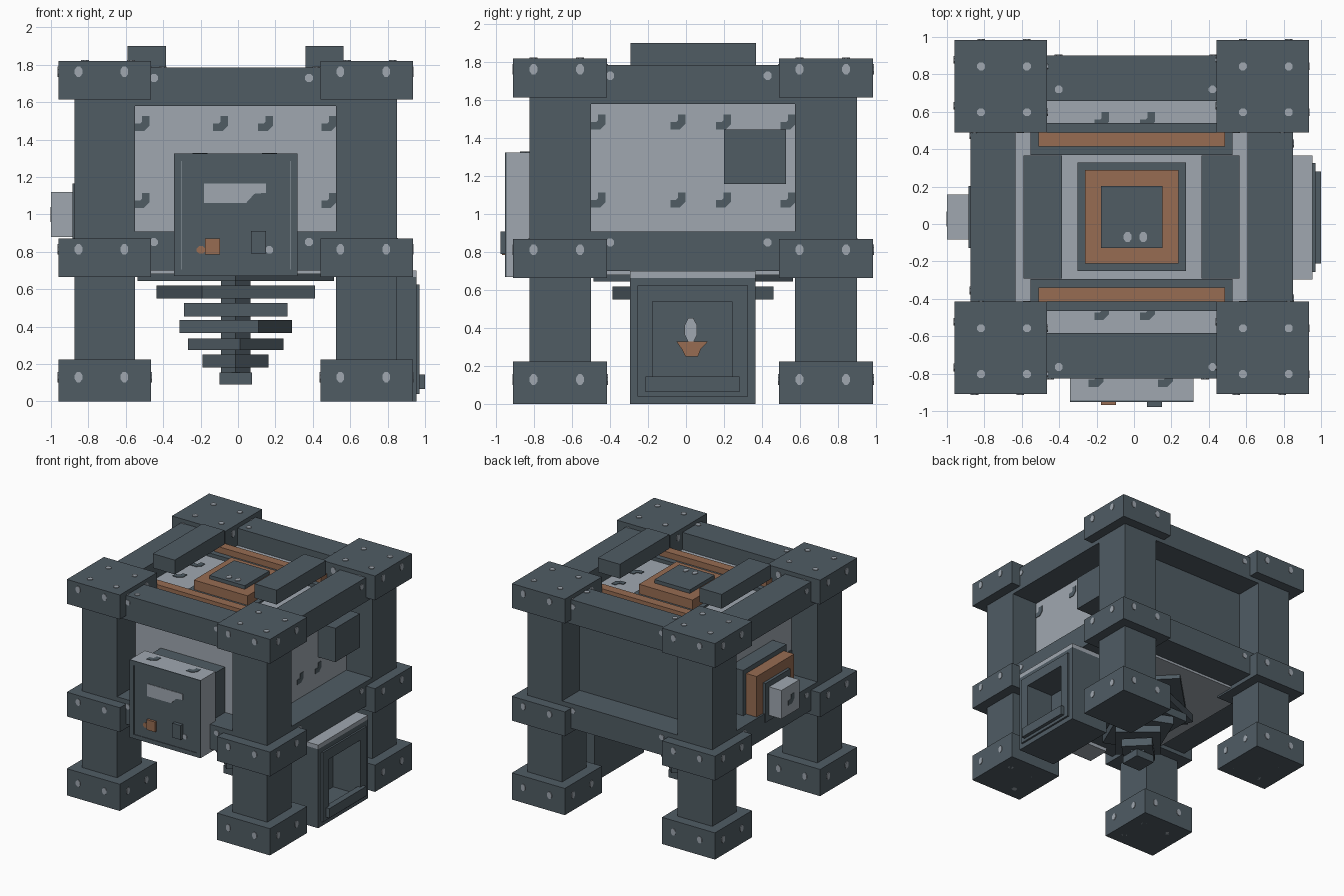
import bpy, bmesh, math

cube = bpy.data.objects.get("Cube")
if cube:
    bpy.data.objects.remove(cube)

CX, CY = -0.0125, 0.0375
FRONT, RIGHT, BACK, LEFT, TOP = range(5)
SIDES = (FRONT, RIGHT, BACK, LEFT)


def material(name, r, g, b):
    m = bpy.data.materials.new(name)
    m.use_nodes = True
    m.diffuse_color = (r, g, b, 1)
    m.node_tree.nodes["Principled BSDF"].inputs["Base Color"].default_value = (r, g, b, 1)
    return m


slate = material("dark slate metal", 0.080, 0.107, 0.127)
pale = material("pale steel", 0.35, 0.39, 0.434)
copper = material("copper", 0.31, 0.15, 0.084)


def place(side, u, v, d, c):
    """Map across, up and outward distances on one side to model space."""
    if side == TOP:
        return (CX + c[0] + u, CY + c[1] + v, d)
    a = side * math.pi / 2
    x = u * math.cos(a) + d * math.sin(a)
    y = u * math.sin(a) - d * math.cos(a)
    return (CX + c[0] + x, CY + c[1] + y, v)


def prism(side, pts, d0, d1, c=(0, 0)):
    return side, pts, d0, d1, c


def box(side, u0, u1, v0, v1, d0, d1, c=(0, 0)):
    return prism(side, [(u0, v0), (u1, v0), (u1, v1), (u0, v1)], d0, d1, c)


def frame(side, o, i, d0, d1):
    """Four bars between an outer and an inner rectangle."""
    return [box(side, o[0], i[0], o[2], o[3], d0, d1), box(side, i[1], o[1], o[2], o[3], d0, d1),
            box(side, i[0], i[1], o[2], i[2], d0, d1), box(side, i[0], i[1], i[3], o[3], d0, d1)]


def oval(u, v, ru, rv, n=8):
    return [(u + ru * math.cos((i + 0.5) * math.tau / n),
             v + rv * math.sin((i + 0.5) * math.tau / n)) for i in range(n)]


def mark(u, v):
    """Hook-shaped dent."""
    hook = [(4, 4), (0, 4), (0, 1), (-1, 0), (-4, 0), (-4, -4), (1, -4), (4, -1)]
    return [(u + a / 100, v + b / 100) for a, b in hook]


def make(name, mat, parts):
    bm = bmesh.new()
    for side, pts, d0, d1, c in parts:
        low = [bm.verts.new(place(side, u, v, d0, c)) for u, v in pts]
        high = [bm.verts.new(place(side, u, v, d1, c)) for u, v in pts]
        bm.faces.new(low)
        bm.faces.new(high)
        for i in range(len(pts)):
            j = (i + 1) % len(pts)
            bm.faces.new((low[i], low[j], high[j], high[i]))
    bmesh.ops.recalc_face_normals(bm, faces=bm.faces)
    mesh = bpy.data.meshes.new(name)
    bm.to_mesh(mesh)
    bm.free()
    mesh.materials.append(mat)
    obj = bpy.data.objects.new(name, mesh)
    bpy.context.collection.objects.link(obj)
    return obj


# Corner posts with their clamp blocks and rivets
H = 0.247
corners = [(x, y) for x in (-0.7, 0.7) for y in (-0.7, 0.7)]
levels = [(0, 0.225), (0.665, 0.87), (1.615, 1.82)]
make("corner_posts", slate, [box(TOP, -0.1625, 0.1625, -0.1625, 0.1625, 0.02, 1.8, c) for c in corners])
make("clamp_blocks", slate, [box(TOP, -H, H, -H, H, z0, z1, c) for c in corners for z0, z1 in levels])
rivets = []
for c in corners:
    for z0, z1 in levels:
        for s in SIDES:
            for u in (-0.14, 0.105):
                rivets.append(prism(s, oval(u, z1 - 0.057 if z0 else 0.13, 0.022, 0.03), H, H + 0.005, c))
    for u in (-0.105, 0.14):
        for v in (-0.14, 0.105):
            rivets.append(prism(TOP, oval(u, v, 0.023, 0.023), 1.82, 1.825, c))
            rivets.append(prism(TOP, oval(u, v, 0.023, 0.023), 0, 0.004, c))
            rivets.append(prism(TOP, oval(u, v, 0.023, 0.023), 0.225, 0.229, c))
make("block_rivets", pale, rivets)

# Horizontal beams and their rivets
beams, rivets = [], []
for s in SIDES:
    for z0, z1 in ((0.70, 0.908), (1.58, 1.785)):
        beams.append(box(s, -0.56, 0.56, z0, z1, 0.62, 0.8625))
        for u in (-0.437, 0.392):
            rivets.append(prism(s, oval(u, z1 - 0.056, 0.023, 0.023), 0.8625, 0.868))
for x, y in ((-0.39, 0.682), (0.432, 0.682), (-0.39, -0.802), (0.432, -0.802)):
    rivets.append(prism(TOP, oval(x, y, 0.022, 0.022), 1.785, 1.79))
make("frame_beams", slate, beams)
make("beam_rivets", pale, rivets)

# Main tank with dented panels
make("tank", pale, [box(TOP, -0.62, 0.62, -0.62, 0.62, 0.68, 1.64)])
make("back_panel", slate, [box(BACK, -0.54, 0.54, 0.9, 1.59, 0.615, 0.628)])
dents = [prism(s, mark(u, z), 0.62, 0.625) for s in (FRONT, RIGHT, LEFT)
         for u in (-0.5, -0.08, 0.16, 0.5) for z in (1.485, 1.075)]
dents += [prism(TOP, mark(u, v), 1.64, 1.645) for u in (-0.16, 0.085) for v in (-0.51, 0.52)]
dents += [prism(TOP, mark(u, v), 1.64, 1.645) for u in (-0.5, 0.5) for v in (-0.08, 0.16)]
make("panel_dents", slate, dents)

# Roof: side rails, copper strips and raised bars
make("roof_rails", slate, [box(TOP, -0.54, 0.54, a, a + 0.17, 1.64, 1.67) for a in (-0.5025, 0.3325)])
make("roof_strips", copper, [box(TOP, -0.498, 0.498, a, a + 0.075, 1.67, 1.72) for a in (-0.4525, 0.3775)])
make("roof_bars", slate, [box(TOP, a, a + 0.205, -0.33, 0.33, 1.78, 1.9) for a in (-0.5775, 0.3725)])


# Stepped hatches on the roof and on one flank
def hatch(name, side, v, d):
    for part, mat, r, a, b in (("base", slate, 0.29, 0, 1), ("collar", copper, 0.25, 1, 2),
                               ("cap", slate, 0.165, 2, 3)):
        make(name + "_" + part, mat, [box(side, -r, r, v - r, v + r, d[a], d[b])])


hatch("roof_hatch", TOP, 0, (1.64, 1.655, 1.735, 1.765))
make("roof_hatch_rivets", pale, [prism(TOP, oval(u, -0.107, 0.022, 0.03), 1.765, 1.77) for u in (-0.022, 0.062)])
hatch("flank_hatch", LEFT, 1.0, (0.62, 0.75, 0.848, 0.872))
make("flank_nozzle", pale, [box(LEFT, -0.12, 0.12, 0.88, 1.12, 0.872, 0.9875)])
make("flank_nozzle_dent", slate, [prism(LEFT, mark(0.01, 1.0), 0.9875, 0.9895)])

# Box on the right panel
make("side_box", slate, [box(RIGHT, 0.163, 0.49, 1.16, 1.445, 0.62, 0.78)])

# Front control box
make("control_mount", slate, [box(FRONT, -0.3, 0.3, 0.7, 1.29, 0.62, 0.79)])
make("control_case", pale, [box(FRONT, -0.33, 0.33, 0.67, 1.325, 0.79, 0.982)])
make("control_face", slate, [box(FRONT, -0.29, 0.29, 0.7, 1.29, 0.98, 0.985)]
     + frame(FRONT, (-0.33, 0.33, 0.67, 1.325), (-0.293, 0.293, 0.705, 1.285), 0.982, 0.99))
make("control_screen", pale, [prism(FRONT, [(-0.168, 1.165), (0.163, 1.165), (0.163, 1.115), (0.1, 1.11),
                                            (0.055, 1.06), (-0.168, 1.06)], 0.985, 0.989)])
make("copper_button", copper, [box(FRONT, -0.163, -0.083, 0.785, 0.87, 0.985, 1.005),
                               prism(FRONT, oval(-0.185, 0.81, 0.025, 0.022), 0.985, 0.989)])
make("dark_button", slate, [box(FRONT, 0.083, 0.163, 0.79, 0.91, 0.985, 1.015)])
make("button_rivet", pale, [prism(FRONT, oval(0.18, 0.81, 0.022, 0.022), 0.985, 0.989)])
make("case_dents", slate, [prism(TOP, mark(u, -0.87), 1.325, 1.329) for u in (-0.19, 0.18)])

# Dispenser with a hollow bay on the right side
bay = (-0.213, 0.205, 0.08, 0.54)
make("dispenser_shell", slate, frame(RIGHT, (-0.333, 0.328, 0, 0.665), bay, 0.72, 0.9675)
     + [box(RIGHT, -0.333, 0.328, 0, 0.665, 0.61, 0.73)])
make("dispenser_rim", slate, frame(RIGHT, (-0.293, 0.288, 0.04, 0.625), bay, 0.9675, 0.983))
make("dispenser_sill", slate, [box(RIGHT, -0.25, 0.243, 0.065, 0.145, 0.96, 1.0125)])
make("dispenser_lid", pale, [box(RIGHT, -0.333, 0.328, 0.665, 0.70, 0.61, 0.9675)])
make("dispenser_pipe", pale, [prism(RIGHT, oval(-0.012, 0.39, 0.035, 0.068), 0.73, 0.738)])
make("dispenser_funnel", copper, [prism(RIGHT, [(-0.088, 0.33), (-0.06, 0.29), (-0.04, 0.25), (0.025, 0.25),
                                                (0.04, 0.29), (0.078, 0.33)], 0.73, 0.7395)])

# Twisting drill under the tank: square plates on a stem
plates = ((0.525, 0, 0.645, 0.70), (0.46, 67, 0.55, 0.62), (0.392, 45, 0.455, 0.525), (0.324, 22, 0.365, 0.435),
          (0.256, 5, 0.275, 0.335), (0.176, 0, 0.18, 0.25), (0.124, 45, 0.09, 0.155))


def square(r, deg):
    return [(r * math.cos(math.radians(deg + q)), r * math.sin(math.radians(deg + q))) for q in (0, 90, 180, 270)]


make("drill_plates", slate, [prism(TOP, square(r, a), z0, z1) for r, a, z0, z1 in plates])
make("drill_stem", slate, [prism(TOP, square(0.079, 0), 0.12, 0.68)])
